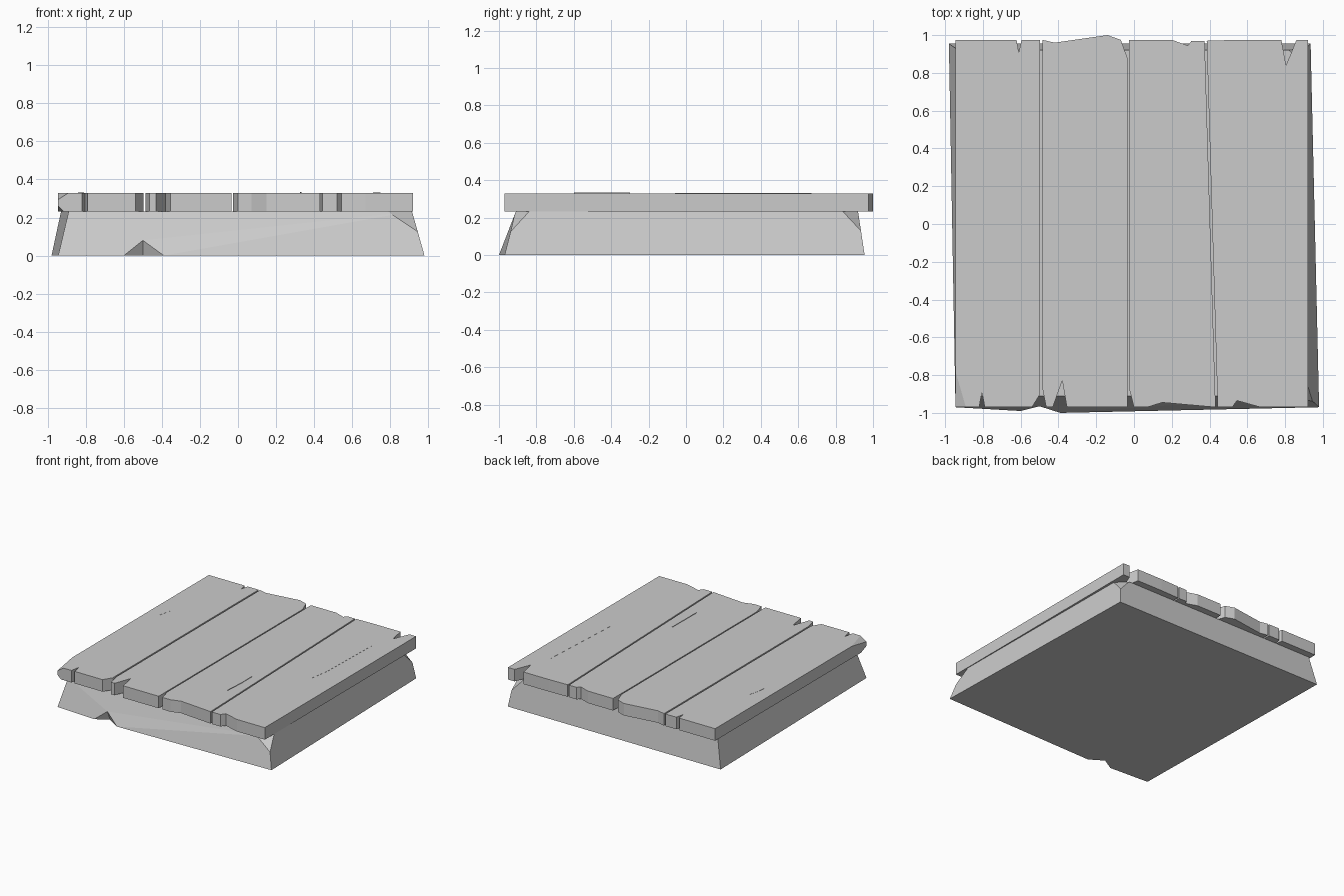
import bpy, bmesh
from mathutils import Vector

if "Cube" in bpy.data.objects:
    bpy.data.objects.remove(bpy.data.objects["Cube"])

grey = bpy.data.materials.new("weathered_grey")
grey.use_nodes = True
colour = (0.6, 0.6, 0.6, 1)
grey.diffuse_color = colour
grey.node_tree.nodes["Principled BSDF"].inputs["Base Color"].default_value = colour

BASE_TOP, DECK_TOP = 0.232, 0.33
FRONT, BACK = -0.97, 0.975


def finish(bm, name):
    bmesh.ops.recalc_face_normals(bm, faces=bm.faces)
    mesh = bpy.data.meshes.new(name)
    bm.to_mesh(mesh)
    bm.free()
    mesh.materials.append(grey)
    obj = bpy.data.objects.new(name, mesh)
    bpy.context.collection.objects.link(obj)
    return obj


def chip(bm, a, b, c):
    """Slice off the corner beyond the plane through three points."""
    a, b, c = Vector(a), Vector(b), Vector(c)
    normal = (b - a).cross(c - a).normalized()
    if normal.dot(a - Vector(((a.x + b.x) * 0.4, 0, 0.2))) < 0:
        normal = -normal
    geom = bm.verts[:] + bm.edges[:] + bm.faces[:]
    cut = bmesh.ops.bisect_plane(bm, geom=geom, plane_co=a, plane_no=normal, clear_outer=True)
    edges = [e for e in cut["geom_cut"] if isinstance(e, bmesh.types.BMEdge)]
    bmesh.ops.contextual_create(bm, geom=edges)


def prism(outline, low, high):
    bm = bmesh.new()
    face = bm.faces.new([bm.verts.new((x, y, low)) for x, y in outline])
    top = bmesh.ops.extrude_face_region(bm, geom=[face])["geom"]
    moved = [v for v in top if isinstance(v, bmesh.types.BMVert)]
    bmesh.ops.translate(bm, verts=moved, vec=(0, 0, high - low))
    return bm


# Sloping plinth with a broken notch along the bottom of its front
bm = bmesh.new()
points = {
    "fl": (-0.945, FRONT, 0), "n1": (-0.6, -0.99, 0), "inner": (-0.5, -0.93, 0),
    "n2": (-0.39, -1.0, 0), "fr": (0.98, FRONT, 0), "br": (0.935, 0.955, 0),
    "bl": (-0.98, 0.955, 0), "peak": (-0.5, -0.965, 0.08),
    "tfl": (-0.89, -0.91, BASE_TOP), "tfr": (0.915, -0.91, BASE_TOP),
    "tbr": (0.9, 0.92, BASE_TOP), "tbl": (-0.93, 0.92, BASE_TOP),
}
v = {key: bm.verts.new(co) for key, co in points.items()}
for loop in ("fl n1 inner n2 fr br bl", "tfl tfr tbr tbl", "fl n1 peak tfl",
             "peak tfr tfl", "peak n2 tfr", "n2 fr tfr", "n1 inner peak",
             "inner n2 peak", "fr br tbr tfr", "br bl tbl tbr", "bl fl tfl tbl"):
    bm.faces.new([v[key] for key in loop.split()])
chip(bm, (0.79, -0.91, BASE_TOP), (0.93, -0.93, 0.14), (0.913, -0.84, BASE_TOP))
chip(bm, (0.82, 0.92, BASE_TOP), (0.915, 0.935, 0.13), (0.9, 0.84, BASE_TOP))
finish(bm, "plinth")

# Deck planks: worn front edge left to right, then worn back edge right to left
planks = {
    "plank_far_right": [
        (-0.945, FRONT), (-0.82, FRONT), (-0.805, -0.89), (-0.79, FRONT),
        (-0.54, FRONT), (-0.497, -0.9), (-0.497, BACK), (-0.595, BACK),
        (-0.61, 0.91), (-0.622, BACK), (-0.945, BACK)],
    "plank_mid_right": [
        (-0.485, -0.87), (-0.465, FRONT), (-0.43, FRONT), (-0.38, -0.83),
        (-0.355, FRONT), (-0.035, FRONT), (-0.035, 0.88), (-0.07, BACK),
        (-0.14, 1.0), (-0.42, 0.96), (-0.485, BACK)],
    "plank_mid_left": [
        (-0.026, -0.87), (0, FRONT), (0.07, FRONT), (0.15, -0.945),
        (0.432, FRONT), (0.374, 0.97), (0.305, 0.97), (0.285, 0.945),
        (0.2, BACK), (-0.026, BACK)],
    "plank_far_left": [
        (0.443, FRONT), (0.52, FRONT), (0.545, -0.935), (0.67, FRONT),
        (0.92, FRONT), (0.92, BACK), (0.86, BACK), (0.805, 0.84),
        (0.78, BACK), (0.55, BACK), (0.385, 0.97)],
}
for name, outline in planks.items():
    bm = prism(outline, BASE_TOP, DECK_TOP)
    if name == "plank_far_right":
        # Knocked-off front corner, above and below
        chip(bm, (-0.89, FRONT, DECK_TOP), (-0.945, FRONT, 0.295), (-0.945, -0.78, DECK_TOP))
        chip(bm, (-0.915, FRONT, BASE_TOP), (-0.945, FRONT, 0.26), (-0.945, -0.9, BASE_TOP))
    finish(bm, name)

# Thin splinters lifting from the deck
splinters = [
    [(-0.84, 0.2), (-0.815, 0.3), (-0.81, 0.35), (-0.835, 0.25)],
    [(0.325, -0.6), (0.335, -0.44), (0.335, -0.3), (0.328, -0.3)],
    [(0.71, -0.06), (0.735, 0.1), (0.75, 0.67), (0.735, 0.4)],
]
for i, outline in enumerate(splinters):
    finish(prism(outline, DECK_TOP - 0.002, DECK_TOP + (0.004 if i == 1 else 0.001)), f"splinter_{i + 1}")
